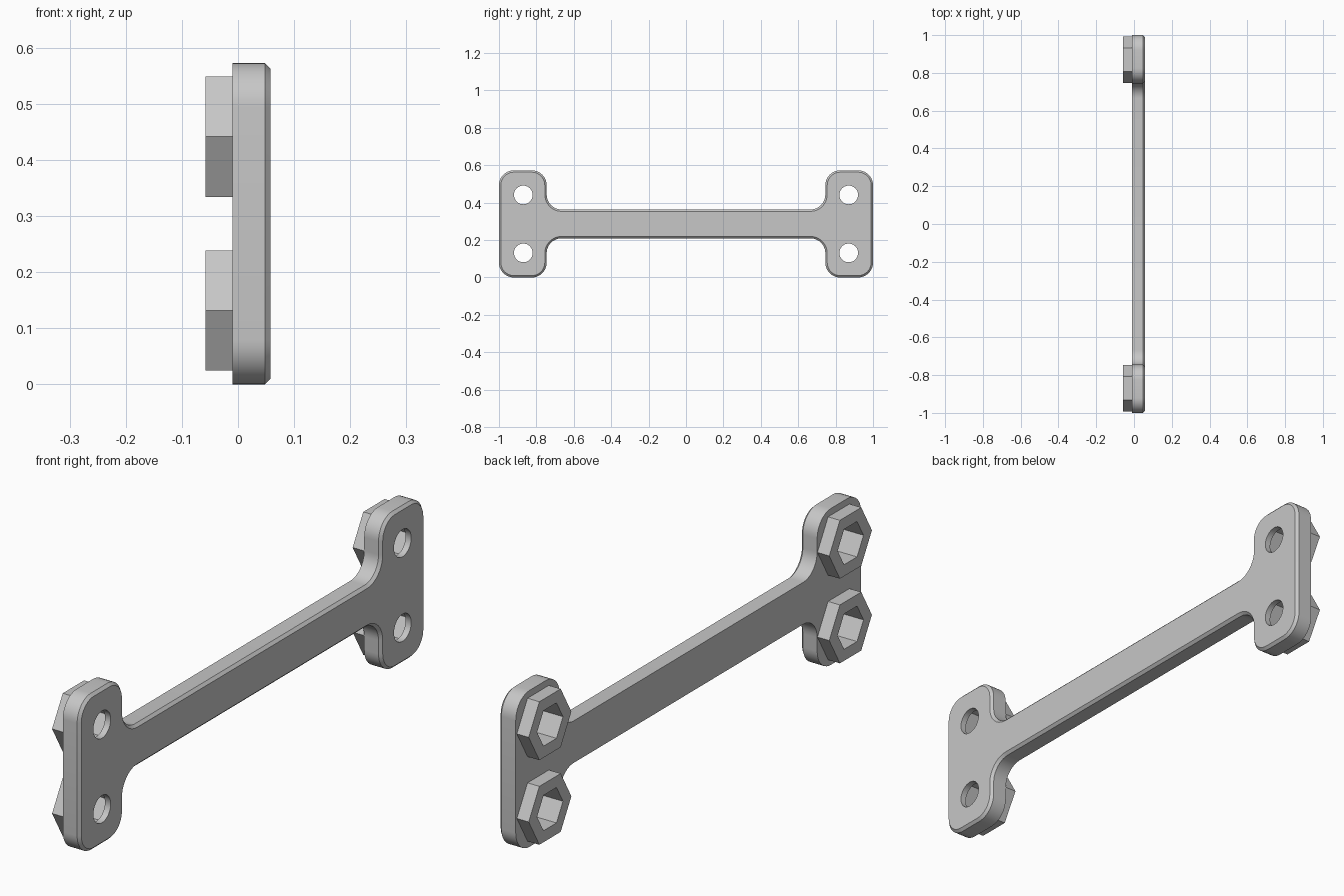
import bpy, bmesh
from math import pi, cos, sin, radians

cube = bpy.data.objects.get("Cube")
if cube:
    bpy.data.objects.remove(cube, do_unlink=True)

BACK, FACE = -0.01, 0.058       # plate thickness along x
BOSS = -0.058                   # outer end of the hexagonal bosses
CHAMFER, RADIUS = 0.01, 0.08
MID, HALF_H, BAR = 0.2865, 0.2865, 0.077
HEAD_IN, HEAD_OUT = 0.745, 1.0
HOLE_Y, HOLE_Z = 0.87, 0.155

grey = bpy.data.materials.new("light grey")
grey.use_nodes = True
colour = (0.57, 0.57, 0.57, 1)
grey.diffuse_color = colour
grey.node_tree.nodes["Principled BSDF"].inputs["Base Color"].default_value = colour


def loft(name, sections):
    """Solid through (x, [(y, z), ...]) sections with equal point counts."""
    bm = bmesh.new()
    loops = [[bm.verts.new((x, y, z)) for y, z in pts] for x, pts in sections]
    n = len(loops[0])
    for a, b in zip(loops, loops[1:]):
        for i in range(n):
            j = (i + 1) % n
            bm.faces.new((a[i], a[j], b[j], b[i]))
    bm.faces.new(loops[0])
    bm.faces.new(loops[-1])
    bmesh.ops.recalc_face_normals(bm, faces=bm.faces[:])
    mesh = bpy.data.meshes.new(name)
    bm.to_mesh(mesh)
    bm.free()
    mesh.materials.append(grey)
    obj = bpy.data.objects.new(name, mesh)
    bpy.context.collection.objects.link(obj)
    return obj


def ring(y, z, r, n):
    return [(y + r * cos(2 * pi * i / n), z + r * sin(2 * pi * i / n)) for i in range(n)]


def arc(cy, cz, r, start, end, steps=10):
    angles = [radians(start + (end - start) * i / steps) for i in range(steps + 1)]
    return [(cy + r * cos(a), cz + r * sin(a)) for a in angles]


def outline(inset):
    """Rounded plate outline, shrunk by inset: one quarter, mirrored twice."""
    convex, concave = RADIUS - inset, RADIUS + inset
    quarter = (arc(HEAD_OUT - RADIUS, HALF_H - RADIUS, convex, 0, 90)
               + arc(HEAD_IN + RADIUS, HALF_H - RADIUS, convex, 90, 180)
               + arc(HEAD_IN - RADIUS, BAR + RADIUS, concave, 0, -90))
    upper = quarter + [(-y, z) for y, z in reversed(quarter)]
    full = upper + [(y, -z) for y, z in reversed(upper)]
    return [(y, z + MID) for y, z in full]


def combine(target, tool, operation):
    mod = target.modifiers.new(operation.lower(), 'BOOLEAN')
    mod.operation, mod.solver, mod.object = operation, 'EXACT', tool
    tool.hide_render = True
    bpy.context.view_layer.objects.active = target
    bpy.ops.object.modifier_apply(modifier=mod.name)
    bpy.data.objects.remove(tool, do_unlink=True)


# Plate: bar with two rounded heads, chamfered on one face
plate = loft("mounting_plate", [(BACK, outline(0)), (FACE - CHAMFER, outline(0)),
                                (FACE, outline(CHAMFER))])

# Hexagonal bosses, nut sockets and screw holes
for side in (-1, 1):
    for level in (-1, 1):
        y, z = side * HOLE_Y, MID + level * HOLE_Z
        hexagon, socket, hole = ring(y, z, 0.1235, 6), ring(y, z, 0.075, 6), ring(y, z, 0.05, 40)
        combine(plate, loft("boss", [(BOSS, hexagon), (0.005, hexagon)]), 'UNION')
        combine(plate, loft("socket", [(-0.1, socket), (0.035, socket)]), 'DIFFERENCE')
        combine(plate, loft("hole", [(0.0, hole), (0.1, hole)]), 'DIFFERENCE')

# Smooth fillets, sharp edges elsewhere
bpy.ops.object.select_all(action='DESELECT')
plate.select_set(True)
bpy.context.view_layer.objects.active = plate
bpy.ops.object.shade_smooth_by_angle(angle=radians(30))
